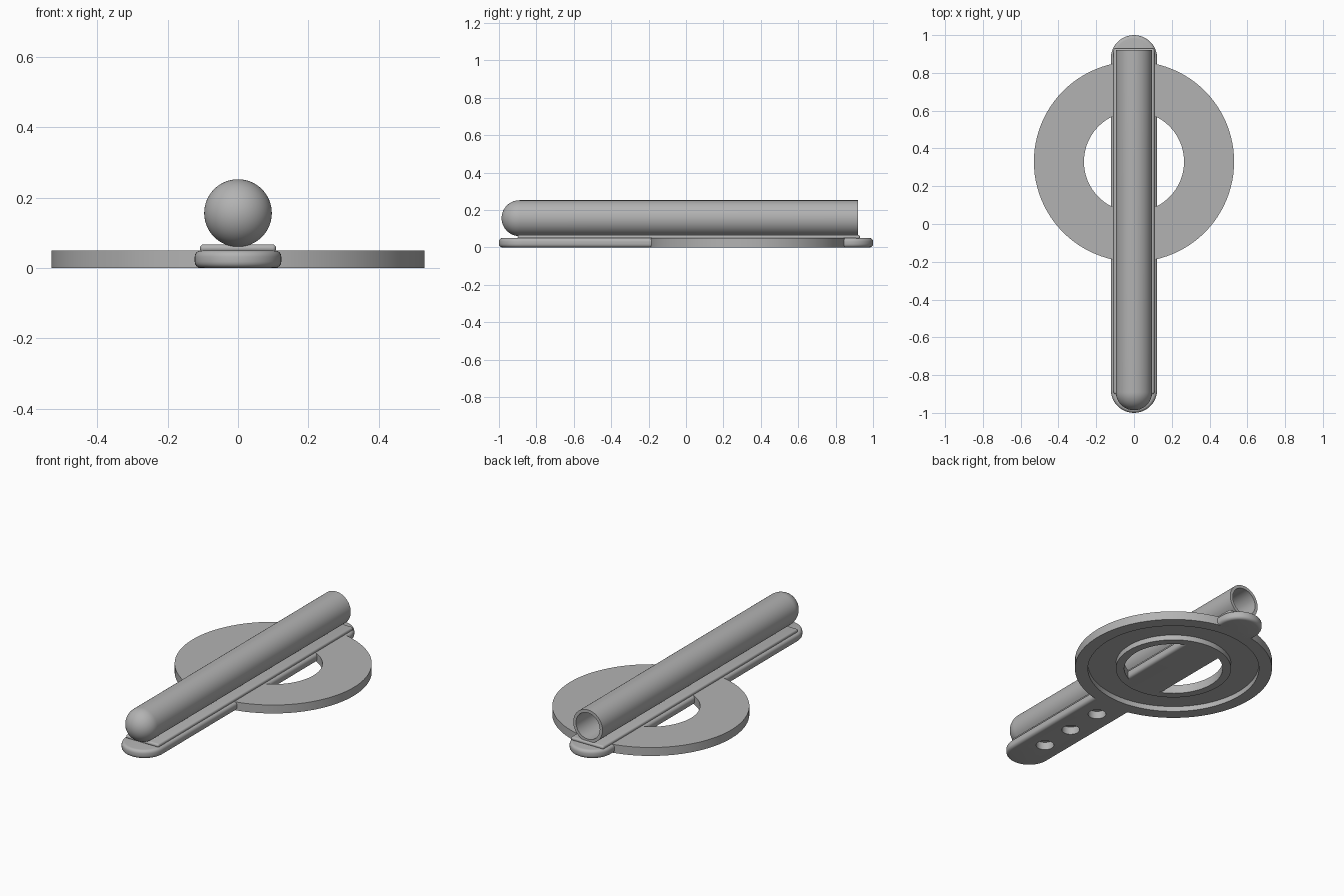
import bpy, bmesh
from math import pi, sin, cos
from mathutils import Vector, Matrix

if "Cube" in bpy.data.objects:
    bpy.data.objects.remove(bpy.data.objects["Cube"], do_unlink=True)

grey = bpy.data.materials.new("matte grey")
grey.use_nodes = True
grey.diffuse_color = (0.45, 0.45, 0.45, 1)
grey.node_tree.nodes["Principled BSDF"].inputs["Base Color"].default_value = grey.diffuse_color


def finish(bm, name):
    """Turn a bmesh into a named grey object."""
    bmesh.ops.remove_doubles(bm, verts=bm.verts, dist=1e-5)
    bmesh.ops.recalc_face_normals(bm, faces=bm.faces)
    mesh = bpy.data.meshes.new(name)
    bm.to_mesh(mesh)
    bm.free()
    mesh.materials.append(grey)
    obj = bpy.data.objects.new(name, mesh)
    bpy.context.collection.objects.link(obj)
    return obj


def activate(obj):
    bpy.ops.object.select_all(action="DESELECT")
    obj.select_set(True)
    bpy.context.view_layer.objects.active = obj


def smooth(obj, angle=0.6):
    activate(obj)
    bpy.ops.object.shade_smooth_by_angle(angle=angle)


def lathe(name, profile, steps, closed, matrix):
    """Revolve (radius, height) points about z, then place the result."""
    bm = bmesh.new()
    verts = [bm.verts.new((r, 0, h)) for r, h in profile]
    edges = [bm.edges.new(p) for p in zip(verts, verts[1:])]
    if closed:
        edges.append(bm.edges.new((verts[-1], verts[0])))
    bmesh.ops.spin(bm, geom=verts + edges, cent=(0, 0, 0), axis=(0, 0, 1),
                   angle=2 * pi, steps=steps, use_merge=True)
    bm.transform(matrix)
    return finish(bm, name)


def slab(name, outline, z0, z1):
    """Extrude a flat outline from z0 to z1."""
    bm = bmesh.new()
    face = bm.faces.new([bm.verts.new((x, y, z0)) for x, y in outline])
    top = bmesh.ops.extrude_face_region(bm, geom=[face])["geom"]
    bmesh.ops.translate(bm, vec=(0, 0, z1 - z0),
                        verts=[v for v in top if isinstance(v, bmesh.types.BMVert)])
    return finish(bm, name)


def apply_bevel(obj, width, segments=4):
    mod = obj.modifiers.new("rounded edges", "BEVEL")
    mod.width, mod.segments = width, segments
    mod.limit_method, mod.angle_limit = "ANGLE", 0.8
    activate(obj)
    bpy.ops.object.modifier_apply(modifier=mod.name)


def cut(obj, cutter):
    mod = obj.modifiers.new("cut", "BOOLEAN")
    mod.operation, mod.solver, mod.object = "DIFFERENCE", "EXACT", cutter
    activate(obj)
    bpy.ops.object.modifier_apply(modifier=mod.name)
    bpy.data.objects.remove(cutter, do_unlink=True)


# Flat ring with a channel in its underside
ring_place = Matrix.Translation((0, 0.33, 0))
R_OUT, R_IN, G_OUT, G_IN, THICK, DEPTH = 0.53, 0.265, 0.46, 0.31, 0.05, 0.03
ring = lathe("ring_plate", [(R_IN, 0), (G_IN, 0), (G_IN, DEPTH), (G_OUT, DEPTH),
             (G_OUT, 0), (R_OUT, 0), (R_OUT, THICK), (R_IN, THICK)], 96, True, ring_place)
smooth(ring)

# Long base bar with round ends
W = 0.123
arc = [i * pi / 24 for i in range(25)]
outline = [(W * cos(a), 1 - W + W * sin(a)) for a in arc]
outline += [(-x, -y) for x, y in outline]
bar = slab("base_bar", outline, 0, THICK)
apply_bevel(bar, 0.018)

# The channel and three round sockets are cut into the bar
cut(bar, lathe("channel_cutter", [(G_IN, -0.02), (G_OUT, -0.02), (G_OUT, DEPTH), (G_IN, DEPTH)],
               96, True, ring_place))
for y in (-0.31, -0.53, -0.745):
    cut(bar, lathe("socket_cutter", [(0, -0.02), (0.048, -0.02), (0.048, 0.08), (0, 0.08)],
                   32, False, Matrix.Translation((0, y, 0))))
smooth(bar)

# Raised strip between bar and tube
strip = slab("raised_strip", [(-0.108, -0.9), (0.108, -0.9), (0.108, 0.93), (-0.108, 0.93)],
             0.045, 0.067)
apply_bevel(strip, 0.01)
smooth(strip)

# Hollow tube, domed at the front and open at the back
R, BORE, DOME, END = 0.096, 0.078, -0.89, 0.92
quarter = [i * pi / 32 for i in range(17)]
profile = [(R * sin(a), DOME - R * cos(a)) for a in quarter]
profile += [(R, END), (BORE, END)]
profile += [(BORE * sin(a), DOME - BORE * cos(a)) for a in reversed(quarter)]
to_y = Matrix.Translation((0, 0, 0.156)) @ Matrix.Rotation(-pi / 2, 4, "X")
tube = lathe("hollow_tube", profile, 64, False, to_y)
smooth(tube)
